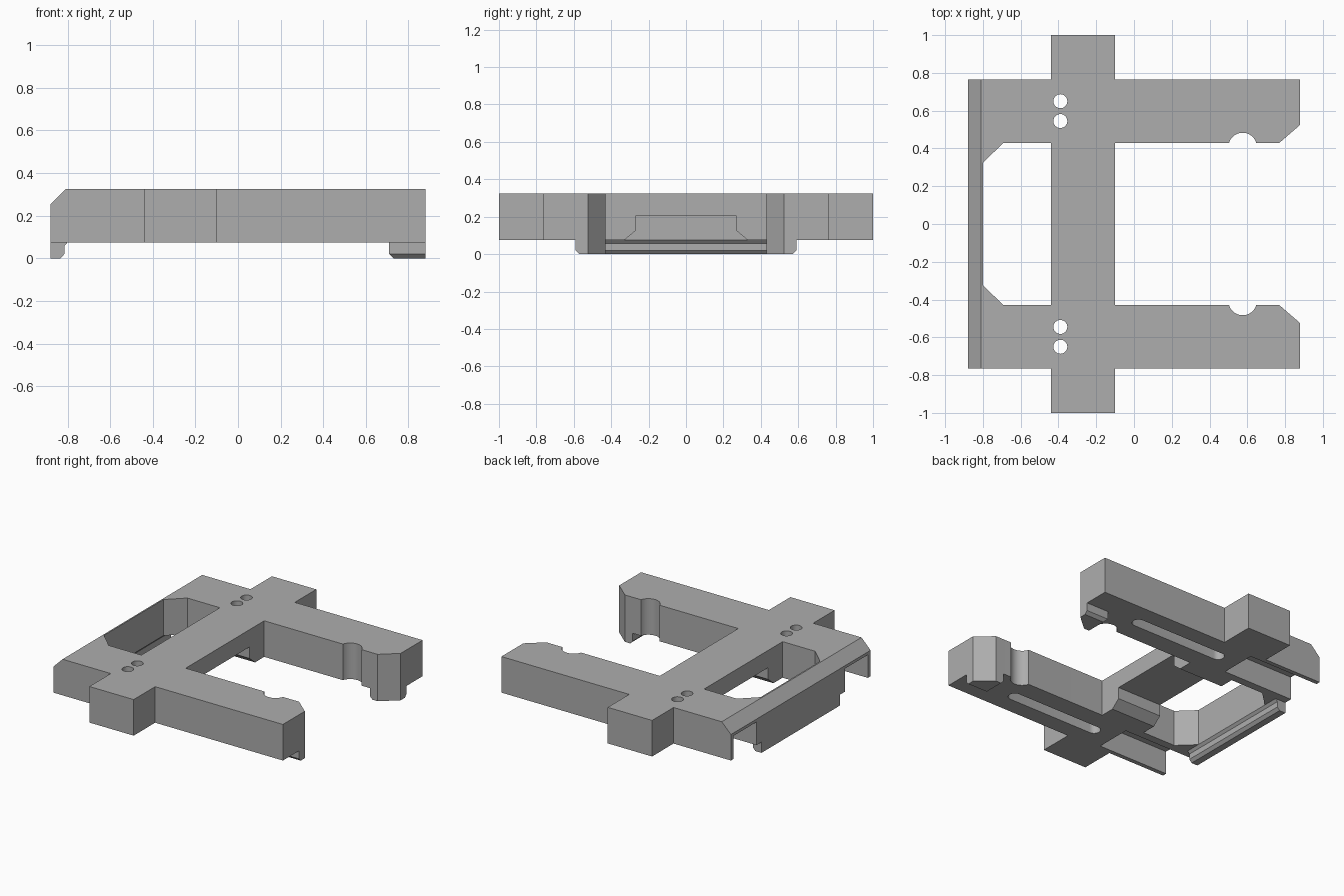
import bpy, bmesh, math
from mathutils import Vector

cube = bpy.data.objects.get("Cube")
if cube:
    bpy.data.objects.remove(cube, do_unlink=True)

grey = bpy.data.materials.new("plain grey")
grey.use_nodes = True
colour = (0.42, 0.42, 0.42, 1)
grey.diffuse_color = colour
grey.node_tree.nodes["Principled BSDF"].inputs["Base Color"].default_value = colour

LOW, HIGH = 0.075, 0.325


def prism(name, points, axis, start, end):
    """Extrude a 2D outline along an axis (the points use the other two axes)."""
    def place(p, d):
        return {"x": (d, *p), "y": (p[0], d, p[1]), "z": (*p, d)}[axis]
    bm = bmesh.new()
    face = bm.faces.new([bm.verts.new(place(p, start)) for p in points])
    out = bmesh.ops.extrude_face_region(bm, geom=[face])
    moved = [v for v in out["geom"] if isinstance(v, bmesh.types.BMVert)]
    offset = Vector(place((0, 0), end - start))
    bmesh.ops.translate(bm, verts=moved, vec=offset)
    bmesh.ops.recalc_face_normals(bm, faces=bm.faces)
    mesh = bpy.data.meshes.new(name)
    bm.to_mesh(mesh)
    bm.free()
    obj = bpy.data.objects.new(name, mesh)
    bpy.context.collection.objects.link(obj)
    mesh.materials.append(grey)
    return obj


def cut(target, cutter):
    mod = target.modifiers.new("cut", "BOOLEAN")
    mod.operation, mod.solver, mod.object = "DIFFERENCE", "EXACT", cutter
    bpy.context.view_layer.objects.active = target
    bpy.ops.object.modifier_apply(modifier=mod.name)
    bpy.data.objects.remove(cutter, do_unlink=True)


def arc(cx, cy, r, a0, a1, n):
    return [(cx + r * math.cos(math.radians(a0 + (a1 - a0) * i / n)),
             cy + r * math.sin(math.radians(a0 + (a1 - a0) * i / n))) for i in range(n + 1)]


def circle(cx, cy, r, n=32):
    return arc(cx, cy, r, 0, 360, n)[:-1]


def rect(a0, a1, b0, b1):
    return [(a0, b0), (a1, b0), (a1, b1), (a0, b1)]


# Frame outline: half of it, mirrored front to back
half = [(-0.10, 0.43), (0.50, 0.43)]
half += arc(0.575, 0.408, 0.075, 163, 17, 20)
half += [(0.65, 0.43), (0.77, 0.43), (0.88, 0.525), (0.88, 0.765), (-0.10, 0.765),
         (-0.10, 1), (-0.44, 1), (-0.44, 0.765), (-0.88, 0.765)]
outline = half + [(x, -y) for x, y in reversed(half)]
frame = prism("frame", outline, "z", LOW, HIGH)

# Window between the end wall and the crossbar
window = [(-0.44, 0.43), (-0.69, 0.43), (-0.80, 0.325)]
window += [(x, -y) for x, y in reversed(window)]
cut(frame, prism("window_cutter", window, "z", 0, 0.5))

# Sloped top edge of the end wall
slope = [(-0.95, 0.185), (-0.81, HIGH), (-0.81, 0.4), (-0.95, 0.4)]
cut(frame, prism("slope_cutter", slope, "y", -1.1, 1.1))

# Flared tunnel under the crossbar
tunnel = [(0.36, 0.05), (0.33, LOW), (0.27, 0.125), (0.27, 0.205)]
tunnel += [(-y, z) for y, z in reversed(tunnel)]
cut(frame, prism("tunnel_cutter", tunnel, "x", -0.6, 0.1))

for side in (1, -1):
    # Underside channel running out through the end wall
    ys = sorted((side * 0.485, side * 0.735))
    cut(frame, prism("channel_cutter", rect(-1, -0.34, *ys), "z", 0, 0.235))
    # Pair of screw holes
    for y in (0.545, 0.65):
        cut(frame, prism("hole_cutter", circle(-0.39, side * y, 0.037), "z", 0, 0.5))
    # Rounded blind slot under each arm
    slot = arc(0.47, side * 0.605, 0.042, -90, 90, 12) + arc(-0.18, side * 0.605, 0.042, 90, 270, 12)
    cut(frame, prism("slot_cutter", slot, "z", 0, 0.2))

    # Arm hook: lower edge bevelled, inner corner follows the arm tip
    profile = [(0.43, 0), (0.57, 0), (0.59, 0.02), (0.59, LOW), (0.43, LOW)]
    hook = prism("arm_hook", [(side * y, z) for y, z in profile], "x", 0.71, 0.88)
    corner = [(0.77, 0.43), (0.77, 0.3), (1.0, 0.3), (1.0, 0.6286), (0.88, 0.525)]
    cut(hook, prism("corner_cutter", [(x, side * y) for x, y in corner], "z", -0.1, 0.2))
    edge = [(0.70, -0.01), (0.74, -0.01), (0.70, 0.03)]
    cut(hook, prism("edge_cutter", edge, "y", -1, 1))

# Hook lip below the end wall
lip = [(-0.88, 0), (-0.833, 0), (-0.815, 0.02), (-0.815, 0.058), (-0.80, LOW), (-0.88, LOW)]
prism("wall_hook", lip, "y", -0.43, 0.43)

# Smooth the rounded surfaces, keep the edges sharp
for obj in bpy.context.scene.objects:
    if obj.type == "MESH":
        bpy.ops.object.select_all(action="DESELECT")
        obj.select_set(True)
        bpy.context.view_layer.objects.active = obj
        bpy.ops.object.shade_smooth_by_angle(angle=math.radians(25))
